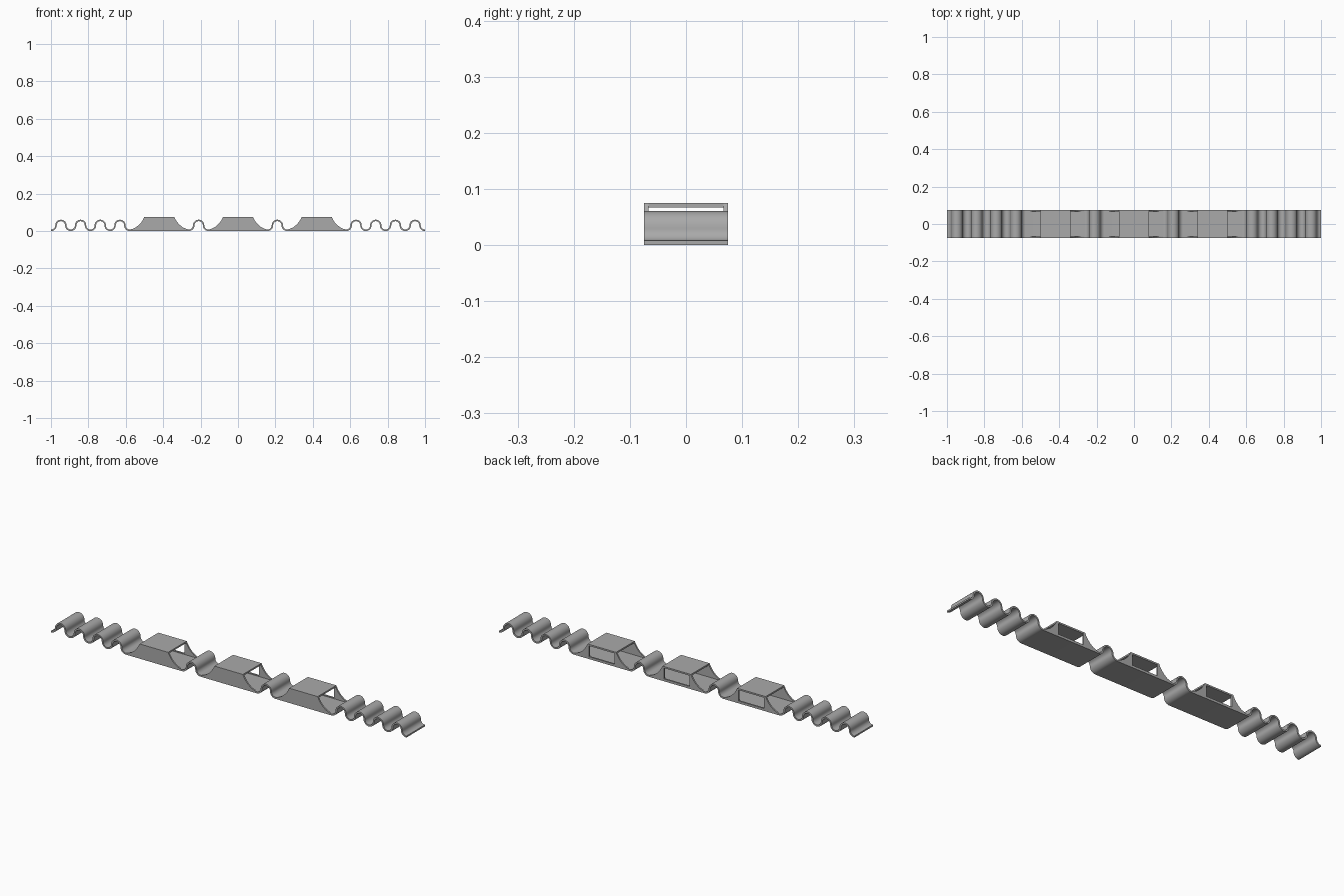
import bpy, bmesh, math

if "Cube" in bpy.data.objects:
    bpy.data.objects.remove(bpy.data.objects["Cube"])

W = 0.075      # half width of the strip
T = 0.008      # sheet thickness
R = 0.0263     # centreline radius of the corrugations
P = 4 * R      # corrugation pitch
BOXES = (-4 * P, 0, 4 * P)

grey = bpy.data.materials.new("grey plastic")
grey.diffuse_color = (0.40, 0.40, 0.40, 1)
grey.use_nodes = True
grey.node_tree.nodes["Principled BSDF"].inputs["Base Color"].default_value = grey.diffuse_color


def finish(bm, name, smooth=False):
    bmesh.ops.recalc_face_normals(bm, faces=bm.faces)
    me = bpy.data.meshes.new(name)
    bm.to_mesh(me)
    bm.free()
    ob = bpy.data.objects.new(name, me)
    bpy.context.collection.objects.link(ob)
    me.materials.append(grey)
    if smooth:
        bpy.ops.object.select_all(action='DESELECT')
        ob.select_set(True)
        bpy.context.view_layer.objects.active = ob
        bpy.ops.object.shade_smooth_by_angle(angle=math.radians(35))
    return ob


def add_prism(bm, outline, y0, y1):
    """Extrude a closed x-z outline from y0 to y1."""
    f = bm.faces.new([bm.verts.new((x, y0, z)) for x, z in outline])
    ext = bmesh.ops.extrude_face_region(bm, geom=[f])
    verts = [g for g in ext["geom"] if isinstance(g, bmesh.types.BMVert)]
    bmesh.ops.translate(bm, vec=(0, y1 - y0, 0), verts=verts)


# corrugated strip: centreline with normals, offset both ways
path = [(-1.0, T / 2, 0, 1)]
N = 14
for bump in (-9, -8, -7, -6, -2, 2, 6, 7, 8, 9):
    cx = bump * P
    zc = T / 2 + R
    def arc(x, a0, a1, sign):
        for i in range(N + 1):
            a = math.radians(a0 + (a1 - a0) * i / N)
            c, s = math.cos(a), math.sin(a)
            path.append((x + R * c, zc + R * s, sign * c, sign * s))
    arc(cx - 2 * R, 270, 360, -1)
    arc(cx, 180, 0, 1)
    arc(cx + 2 * R, 180, 270, -1)
path.append((1.0, T / 2, 0, 1))
path = [p for p in path if abs(p[0]) <= 1.0]

bm = bmesh.new()
rings = []
for x, z, nx, nz in path:
    h = T / 2
    rings.append([bm.verts.new((min(1, max(-1, x + s * h * nx)), y, z + s * h * nz))
                  for s, y in ((1, -W), (1, W), (-1, W), (-1, -W))])
for a, b in zip(rings, rings[1:]):
    for i in range(4):
        j = (i + 1) % 4
        bm.faces.new((a[i], a[j], b[j], b[i]))
bm.faces.new(rings[0])
bm.faces.new(rings[-1])
bmesh.ops.remove_doubles(bm, verts=bm.verts, dist=1e-5)
finish(bm, "corrugated_strip", True)

# concave flared end of the side walls: offset from box centre, height
FLARE = [(0.08, 0.075), (0.087, 0.061), (0.097, 0.046), (0.11, 0.032),
         (0.125, 0.02), (0.142, 0.012), (0.158, 0.007)]
TOP, SIDE = 0.075, 0.008

for k, cx in enumerate(BOXES):
    def at(pts):
        return [(cx + x, z) for x, z in pts]
    def rect(x0, x1, z0, z1):
        return at([(x0, z0), (x1, z0), (x1, z1), (x0, z1)])

    # solid front wall
    bm = bmesh.new()
    full = [(-x, z) for x, z in reversed(FLARE)] + FLARE + [(0.158, 0.001), (-0.158, 0.001)]
    add_prism(bm, at(full), -W, -W + SIDE)
    finish(bm, f"front_wall_{k}")

    # back wall with a rectangular window
    bm = bmesh.new()
    for s in (-1, 1):
        wing = [(s * x, z) for x, z in FLARE] + [(s * 0.158, 0.001), (s * 0.072, 0.001), (s * 0.072, TOP)]
        add_prism(bm, at(wing), W - SIDE, W)
    add_prism(bm, rect(-0.072, 0.072, 0.001, 0.012), W - SIDE, W)
    finish(bm, f"back_wall_{k}")

    # top plate
    bm = bmesh.new()
    add_prism(bm, rect(-0.08, 0.08, TOP - T, TOP), -W, W)
    finish(bm, f"top_plate_{k}")
